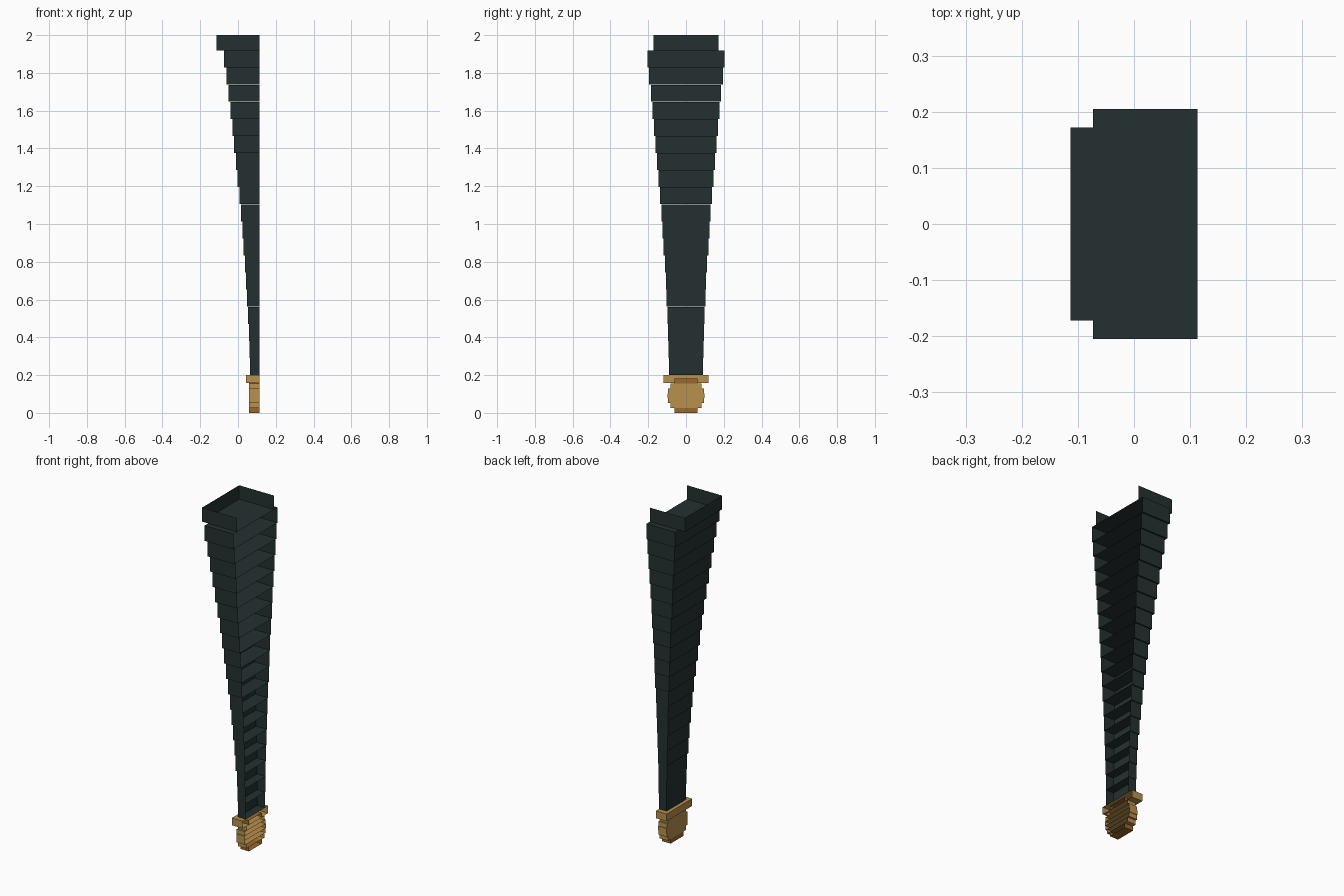
import bpy, bmesh

cube = bpy.data.objects.get("Cube")
if cube:
    bpy.data.objects.remove(cube, do_unlink=True)

OPEN_X = 0.113      # plane of the open side shared by every part


def material(name, rgb):
    m = bpy.data.materials.new(name)
    m.use_nodes = True
    m.diffuse_color = (*rgb, 1)
    m.node_tree.nodes["Principled BSDF"].inputs["Base Color"].default_value = (*rgb, 1)
    return m


slate = material("dark slate", (0.018, 0.030, 0.030))
gold = material("gold", (0.48, 0.28, 0.075))
bronze = material("bronze", (0.32, 0.135, 0.025))


def tray(name, back_x, half_y, z0, z1, mat, cap=False):
    """Thin-walled box open toward +x: three walls, a floor, optional lid."""
    bm = bmesh.new()
    plan = [(OPEN_X, -half_y), (back_x, -half_y), (back_x, half_y), (OPEN_X, half_y)]
    low = [bm.verts.new((x, y, z0)) for x, y in plan]
    high = [bm.verts.new((x, y, z1)) for x, y in plan]
    for i in range(3):
        bm.faces.new((low[i + 1], low[i], high[i], high[i + 1]))
    bm.faces.new(low)
    if cap:
        bm.faces.new(reversed(high))
    mesh = bpy.data.meshes.new(name)
    bm.to_mesh(mesh)
    bm.free()
    mesh.materials.append(mat)
    ob = bpy.data.objects.new(name, mesh)
    bpy.context.collection.objects.link(ob)


# Tapering shaft: stacked trays that flare toward the top
TIERS, BOTTOM, TOP = 19, 0.2, 1.918
step = (TOP - BOTTOM) / TIERS
for i in range(TIERS):
    flare = (i / (TIERS - 1)) ** 1.5
    z = BOTTOM + i * step
    tray(f"shaft_tier_{i + 1}", OPEN_X - 0.05 - 0.136 * flare, 0.09 + 0.115 * flare,
         z + 0.0005, z + step, slate, cap=(i == TIERS - 1))

# Open rim on top
tray("top_rim", -0.113, 0.172, TOP + 0.0005, 2.0, slate)

# Collar under the shaft
tray("collar", 0.043, 0.118, 0.157, 0.2, gold, cap=True)

# Round foot: slabs following a circle, darker at both ends
SLABS, RADIUS, CENTRE = 7, 0.098, 0.0905
slab = 2 * CENTRE / SLABS
for i in range(SLABS):
    z = i * slab
    half = (RADIUS ** 2 - (z + slab / 2 - CENTRE) ** 2) ** 0.5
    end = i in (0, SLABS - 1)
    tray(f"foot_slab_{i + 1}", 0.058, half, z, z + slab, bronze if end else gold, cap=True)
